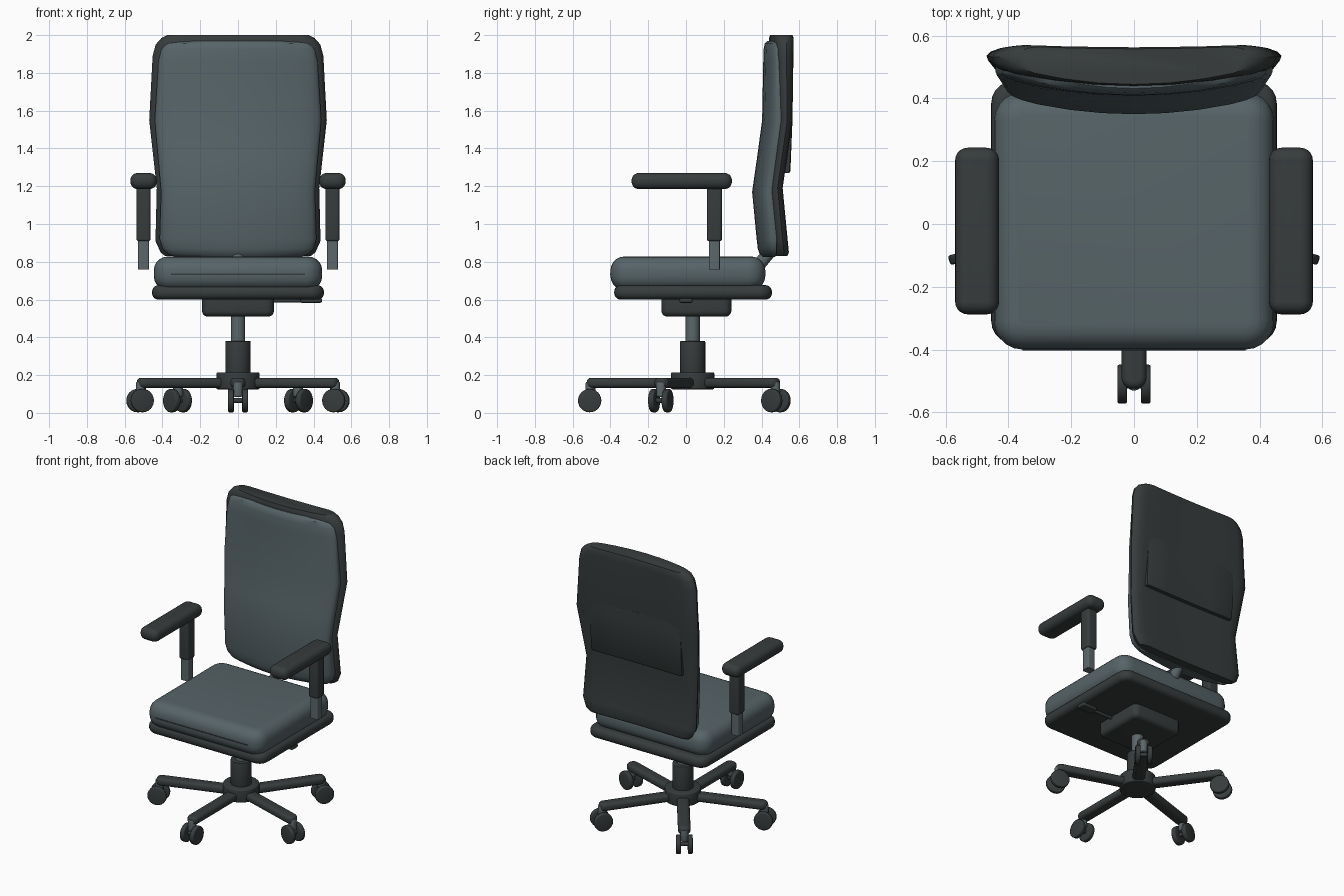
import bpy, bmesh, math
from mathutils import Vector, Matrix

if "Cube" in bpy.data.objects:
    bpy.data.objects.remove(bpy.data.objects["Cube"], do_unlink=True)


def material(name, rgb):
    m = bpy.data.materials.new(name)
    m.use_nodes = True
    m.diffuse_color = (*rgb, 1)
    m.node_tree.nodes["Principled BSDF"].inputs["Base Color"].default_value = (*rgb, 1)
    return m


FABRIC = material("slate_fabric", (0.094, 0.127, 0.138))
PLASTIC = material("charcoal_plastic", (0.038, 0.045, 0.045))
METAL = material("grey_metal", (0.105, 0.135, 0.142))


def finish(name, bm, mat, spin=0, origin=(0, 0, 0)):
    """Turn a bmesh into a smooth-shaded object, spun about z at origin."""
    bmesh.ops.recalc_face_normals(bm, faces=bm.faces)
    bm.transform(Matrix.Translation(origin) @ Matrix.Rotation(spin, 4, "Z"))
    me = bpy.data.meshes.new(name)
    bm.to_mesh(me)
    bm.free()
    me.materials.append(mat)
    ob = bpy.data.objects.new(name, me)
    bpy.context.collection.objects.link(ob)
    bpy.ops.object.select_all(action="DESELECT")
    ob.select_set(True)
    bpy.context.view_layer.objects.active = ob
    bpy.ops.object.shade_smooth_by_angle(angle=math.radians(35))
    return ob


def rounded_box(name, lo, hi, mat, corner=0.0, edge=0.0, **kw):
    """Box from lo to hi; corner rounds the upright edges, edge the rims."""
    lo, hi = Vector(lo), Vector(hi)
    bm = bmesh.new()
    bmesh.ops.create_cube(bm, size=1)
    size = hi - lo
    for v in bm.verts:
        v.co = Vector(c * s for c, s in zip(v.co, size)) + (lo + hi) / 2
    if corner:
        upright = [e for e in bm.edges if abs(e.verts[0].co.z - e.verts[1].co.z) > 1e-4]
        bmesh.ops.bevel(bm, geom=upright, offset=corner, segments=5, profile=0.5, affect="EDGES")
    if edge:
        rims = [e for e in bm.edges if abs(e.verts[0].co.z - e.verts[1].co.z) < 1e-4
                and any(abs(f.normal.z) < 0.5 for f in e.link_faces)]
        bmesh.ops.bevel(bm, geom=rims, offset=edge, segments=5, profile=0.5, affect="EDGES")
    return finish(name, bm, mat, **kw)


def rod(name, a, b, radius, mat, bevel=0.0, sides=24, **kw):
    """Cylinder between two points."""
    a, b = Vector(a), Vector(b)
    bm = bmesh.new()
    bmesh.ops.create_cone(bm, cap_ends=True, segments=sides, radius1=radius,
                          radius2=radius, depth=(b - a).length)
    if bevel:
        rims = [e for e in bm.edges if abs(e.verts[0].co.z - e.verts[1].co.z) < 1e-4]
        bmesh.ops.bevel(bm, geom=rims, offset=bevel, segments=3, profile=0.5, affect="EDGES")
    turn = (b - a).to_track_quat("Z", "Y").to_matrix().to_4x4()
    bm.transform(Matrix.Translation((a + b) / 2) @ turn)
    return finish(name, bm, mat, **kw)


def loft_back(name, stations, mat, front_bow, back_bow, half):
    """Stack bowed cross-sections; a station is (z, half width, front y, back y)."""
    ring = half + [(-u, v) for u, v in reversed(half) if u > 0]
    bm = bmesh.new()
    rows = []
    for z, w, yf, yb in stations:
        row = []
        for u, v in ring:
            front, back = yf + front_bow * u * u, yb + back_bow * u * u
            row.append(bm.verts.new((u * w, front + (back - front) * v, z)))
        rows.append(row)
    n = len(ring)
    for low, high in zip(rows, rows[1:]):
        for i in range(n):
            j = (i + 1) % n
            bm.faces.new((low[i], low[j], high[j], high[i]))
    bm.faces.new(rows[0])
    bm.faces.new(rows[-1])
    return finish(name, bm, mat)


# Five-star base with twin-wheel casters
CENTRE = (0, 0.035, 0)
rod("base_hub", (0, 0, 0.125), (0, 0, 0.215), 0.115, PLASTIC, 0.008, 32, origin=CENTRE)
rod("column_sleeve", (0, 0, 0.2), (0, 0, 0.38), 0.067, PLASTIC, 0.004, 32, origin=CENTRE)
rod("gas_column", (0, 0, 0.37), (0, 0, 0.53), 0.038, METAL, origin=CENTRE)
for k in range(5):
    at = dict(spin=math.radians(-90 + 72 * k), origin=CENTRE)
    rounded_box(f"base_spoke_{k}", (0.06, -0.04, 0.132), (0.56, 0.04, 0.186), PLASTIC,
                0.035, 0.022, **at)
    rod(f"caster_stem_{k}", (0.54, 0, 0.085), (0.54, 0, 0.165), 0.026, METAL, 0.008, 16, **at)
    rod(f"caster_axle_{k}", (0.545, -0.03, 0.066), (0.545, 0.03, 0.066), 0.014, PLASTIC, **at)
    for side in (-1, 1):
        rod(f"caster_wheel_{k}_{'left' if side > 0 else 'right'}", (0.545, side * 0.022, 0.065),
            (0.545, side * 0.053, 0.065), 0.062, PLASTIC, 0.007, **at)

# Seat mechanism, lever, pan and cushion
rounded_box("tilt_mechanism", (-0.19, -0.13, 0.51), (0.19, 0.24, 0.64), PLASTIC, 0.04, 0.03)
rod("lever_rod", (0.15, 0, 0.595), (0.36, 0, 0.595), 0.011, PLASTIC, sides=12)
rounded_box("lever_paddle", (0.33, -0.035, 0.583), (0.445, 0.035, 0.606), PLASTIC, 0.015, 0.008)
rounded_box("seat_pan", (-0.455, -0.38, 0.6), (0.455, 0.455, 0.676), PLASTIC, 0.07, 0.034)
rounded_box("seat_cushion", (-0.446, -0.4, 0.65), (0.446, 0.42, 0.828), FABRIC, 0.09, 0.075)
rounded_box("seat_front_seam", (-0.355, -0.403, 0.731), (0.355, -0.396, 0.739), PLASTIC)

# Strut carrying the backrest
rod("back_strut", (0, 0.3, 0.68), (0, 0.47, 0.885), 0.034, METAL, 0.01, 16)

# Backrest shell, raised rear panel and cushion
SHELL = [(0, 0), (0.3, 0), (0.6, 0), (0.85, 0), (0.95, 0.08), (0.99, 0.28), (1, 0.5),
         (0.97, 0.74), (0.91, 0.92), (0.82, 1), (0.5, 1), (0, 1)]
loft_back("backrest_shell", [
    (0.83, 0.385, 0.445, 0.53), (0.85, 0.41, 0.44, 0.538), (0.91, 0.437, 0.432, 0.532),
    (1.19, 0.43, 0.405, 0.505), (1.55, 0.47, 0.455, 0.557), (1.89, 0.452, 0.442, 0.562),
    (1.95, 0.436, 0.44, 0.563), (1.985, 0.405, 0.44, 0.563), (2.0, 0.375, 0.445, 0.558)],
    PLASTIC, 0.05, 0.01, SHELL)
PANEL = [(0, 0), (0.5, 0), (1, 0), (1, 0.9), (0.97, 1), (0.5, 1), (0, 1)]
loft_back("rear_panel", [
    (1.27, 0.345, 0.5, 0.543), (1.28, 0.35, 0.5, 0.549), (1.55, 0.35, 0.53, 0.56),
    (1.63, 0.35, 0.53, 0.559)], PLASTIC, 0, 0.004, PANEL)
PAD = [(0, 0), (0.25, 0), (0.5, 0), (0.75, 0), (0.88, 0.04), (0.95, 0.14), (0.99, 0.34),
       (1, 0.55), (1, 1), (0, 1)]
loft_back("backrest_cushion", [
    (0.825, 0.33, 0.405, 0.47), (0.84, 0.37, 0.39, 0.48), (0.87, 0.4, 0.38, 0.48),
    (0.92, 0.415, 0.374, 0.48), (1.17, 0.407, 0.35, 0.455), (1.35, 0.423, 0.376, 0.48),
    (1.55, 0.441, 0.403, 0.505), (1.86, 0.421, 0.409, 0.5), (1.925, 0.405, 0.411, 0.5),
    (1.955, 0.38, 0.417, 0.5), (1.97, 0.345, 0.432, 0.5)], FABRIC, 0.055, 0, PAD)

# Armrests
for side, word in ((-1, "right"), (1, "left")):
    x = side * 0.5
    rounded_box(f"{word}_arm_pad", (x - 0.07, -0.288, 1.185), (x + 0.07, 0.243, 1.27),
                PLASTIC, 0.04, 0.038)
    rounded_box(f"{word}_arm_sleeve", (x - 0.037, 0.11, 0.91), (x + 0.037, 0.19, 1.2),
                PLASTIC, 0.015, 0.01)
    rounded_box(f"{word}_arm_post", (x - 0.029, 0.121, 0.76), (x + 0.029, 0.179, 0.93),
                METAL, 0.008)
